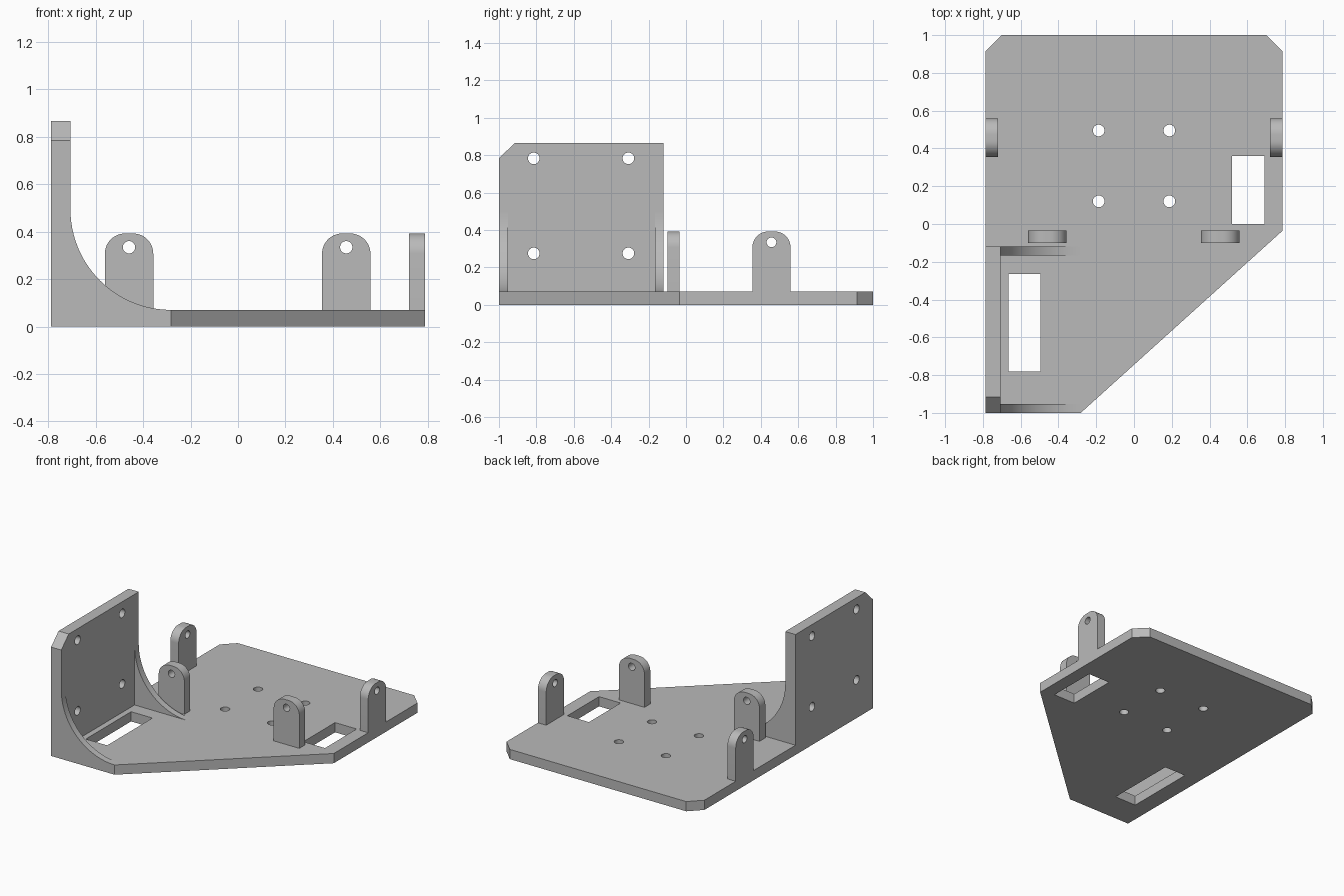
import bpy, bmesh
from math import sin, cos, pi
from mathutils import Matrix, Vector

cube = bpy.data.objects.get("Cube")
if cube:
    bpy.data.objects.remove(cube)

grey = bpy.data.materials.new("plain grey")
grey.use_nodes = True
colour = (0.49, 0.49, 0.49, 1)
grey.diffuse_color = colour
grey.node_tree.nodes["Principled BSDF"].inputs["Base Color"].default_value = colour

X, Y, Z = Vector((1, 0, 0)), Vector((0, 1, 0)), Vector((0, 0, 1))
PLANES = {"x": (Y, Z, X), "y": (X, Z, -Y), "z": (X, Y, Z)}


def arc(cx, cy, r, start, end, steps=24):
    angles = [start + (end - start) * i / steps for i in range(steps + 1)]
    return [(cx + r * cos(a), cy + r * sin(a)) for a in angles]


def hole(cx, cy, r):
    return arc(cx, cy, r, 0, 2 * pi, 32)[:-1]


def rect(x0, x1, y0, y1):
    return [(x0, y0), (x1, y0), (x1, y1), (x0, y1)]


def panel(name, axis, low, high, outline, holes=()):
    """Extrude an outline with holes between two positions on an axis."""
    curve = bpy.data.curves.new(name, "CURVE")
    curve.dimensions, curve.fill_mode = "2D", "BOTH"
    curve.extrude = (high - low) / 2
    for loop in [outline, *holes]:
        spline = curve.splines.new("POLY")
        spline.points.add(len(loop) - 1)
        for point, (a, b) in zip(spline.points, loop):
            point.co = (a, b, 0, 1)
        spline.use_cyclic_u = True
    temp = bpy.data.objects.new(name + " profile", curve)
    bpy.context.collection.objects.link(temp)
    graph = bpy.context.evaluated_depsgraph_get()
    mesh = bpy.data.meshes.new_from_object(temp.evaluated_get(graph))
    bpy.data.objects.remove(temp)

    # Stand the flat profile up in its plane and weld the rims
    u, v, w = PLANES[axis]
    turn = Matrix((u, v, w)).transposed().to_4x4()
    centre = {"x": X, "y": Y, "z": Z}[axis] * (low + high) / 2
    bm = bmesh.new()
    bm.from_mesh(mesh)
    bm.transform(Matrix.Translation(centre) @ turn)
    bmesh.ops.remove_doubles(bm, verts=bm.verts, dist=0.0001)
    bmesh.ops.recalc_face_normals(bm, faces=bm.faces)
    bm.to_mesh(mesh)
    bm.free()
    mesh.name = name
    mesh.materials.clear()
    mesh.materials.append(grey)
    obj = bpy.data.objects.new(name, mesh)
    bpy.context.collection.objects.link(obj)
    bpy.ops.object.select_all(action="DESELECT")
    obj.select_set(True)
    bpy.context.view_layer.objects.active = obj
    bpy.ops.object.shade_smooth_by_angle(angle=pi / 6)
    return obj


side, floor = 0.787, 0.07
wall_inner = -0.706

# Base plate with clipped corners, bolt holes and two slots
plate = [(-side, -1), (-0.282, -1), (side, -0.035), (side, 0.915),
         (0.702, 1), (-0.702, 1), (-side, 0.915)]
bolts = [hole(x, y, 0.031) for x in (-0.187, 0.187) for y in (0.12, 0.495)]
slots = [rect(-0.665, -0.495, -0.78, -0.265), rect(0.52, 0.692, 0, 0.36)]
panel("base_plate", "z", 0, floor, plate, bolts + slots)

# Upright mounting wall
wall = [(-1, floor), (-0.12, floor), (-0.12, 0.866), (-0.915, 0.866), (-1, 0.783)]
panel("mounting_wall", "x", -side, wall_inner, wall,
      [hole(y, z, 0.031) for y in (-0.814, -0.308) for z in (0.275, 0.783)])

# Curved gussets at both ends of the wall
radius = -0.282 - wall_inner
gusset = [(wall_inner, floor)] + arc(-0.282, floor + radius, radius, 1.5 * pi, pi)
for name, y in (("front_gusset", -1), ("rear_gusset", -0.167)):
    panel(name, "y", y, y + 0.047, gusset)


# Rounded lugs with a pin hole
def lug(name, axis, low, centre):
    half, top, r = 0.102, 0.392, 0.085
    outline = [(centre - half, floor), (centre + half, floor)]
    outline += arc(centre + half - r, top - r, r, 0, pi / 2, 12)
    outline += arc(centre - half + r, top - r, r, pi / 2, pi, 12)
    panel(name, axis, low, low + 0.066, outline, [hole(centre, 0.334, 0.026)])


lug("right_side_lug", "x", -side, 0.457)
lug("left_side_lug", "x", side - 0.066, 0.457)
lug("right_front_lug", "y", -0.1, -0.459)
lug("left_front_lug", "y", -0.1, 0.456)
